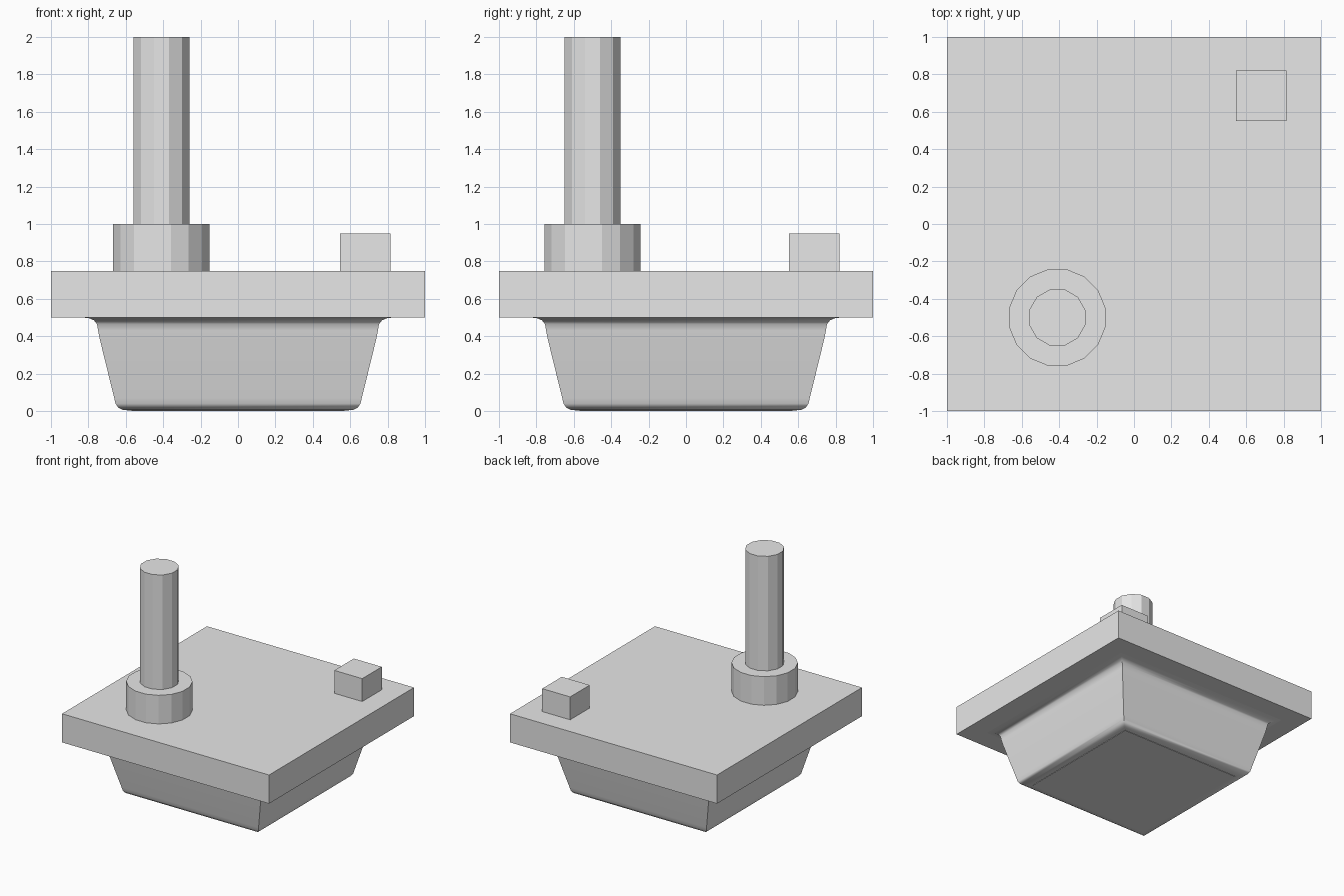
import bpy
import bmesh
import math

if "Cube" in bpy.data.objects:
    bpy.data.objects.remove(bpy.data.objects["Cube"])

grey = bpy.data.materials.new("plain grey")
grey.diffuse_color = (0.8, 0.8, 0.8, 1)
grey.use_nodes = True
grey.node_tree.nodes["Principled BSDF"].inputs["Base Color"].default_value = grey.diffuse_color


def finish(obj, name):
    obj.name = name
    obj.data.materials.append(grey)
    return obj


def box(name, x, y, z, sx, sy, sz):
    bpy.ops.mesh.primitive_cube_add(size=1, location=(x, y, z + sz / 2))
    obj = bpy.context.object
    obj.scale = (sx, sy, sz)
    return finish(obj, name)


def post(name, x, y, z, height, sides, apothem):
    # Turned half a side so that flats face the axes
    bpy.ops.mesh.primitive_cylinder_add(
        vertices=sides, radius=apothem / math.cos(math.pi / sides),
        depth=height, location=(x, y, z + height / 2),
        rotation=(0, 0, math.pi / sides))
    return finish(bpy.context.object, name)


def square_loft(name, profile):
    # Stack square rings given as (half width, height)
    bm = bmesh.new()
    rings = [[bm.verts.new((sx * w, sy * w, z))
              for sx, sy in ((-1, -1), (1, -1), (1, 1), (-1, 1))]
             for w, z in profile]
    for low, high in zip(rings, rings[1:]):
        for i in range(4):
            j = (i + 1) % 4
            bm.faces.new((low[i], low[j], high[j], high[i]))
    bm.faces.new(rings[0][::-1])
    bm.faces.new(rings[-1])
    mesh = bpy.data.meshes.new(name)
    bm.to_mesh(mesh)
    bm.free()
    obj = bpy.data.objects.new(name, mesh)
    bpy.context.collection.objects.link(obj)
    bpy.context.view_layer.objects.active = obj
    bpy.ops.object.select_all(action='DESELECT')
    obj.select_set(True)
    bpy.ops.object.shade_smooth_by_angle(angle=math.radians(40))
    return finish(obj, name)


# Square slab
box("slab", 0, 0, 0.5, 2, 2, 0.25)

# Tapered basin with rounded foot and flared rim
square_loft("basin", [
    (0.58, 0.003), (0.615, 0.006), (0.64, 0.018), (0.655, 0.04), (0.662, 0.07),
    (0.738, 0.38), (0.748, 0.43), (0.754, 0.465), (0.77, 0.485),
    (0.795, 0.496), (0.83, 0.5)])
box("basin_base", 0, 0, 0, 1.14, 1.14, 0.005)

# Post with collar
post("collar", -0.41, -0.5, 0.75, 0.25, 16, 0.2575)
post("stem", -0.41, -0.5, 1.0, 1.0, 12, 0.15)

# Small block in the opposite corner
box("corner_block", 0.68, 0.685, 0.75, 0.27, 0.27, 0.2)
